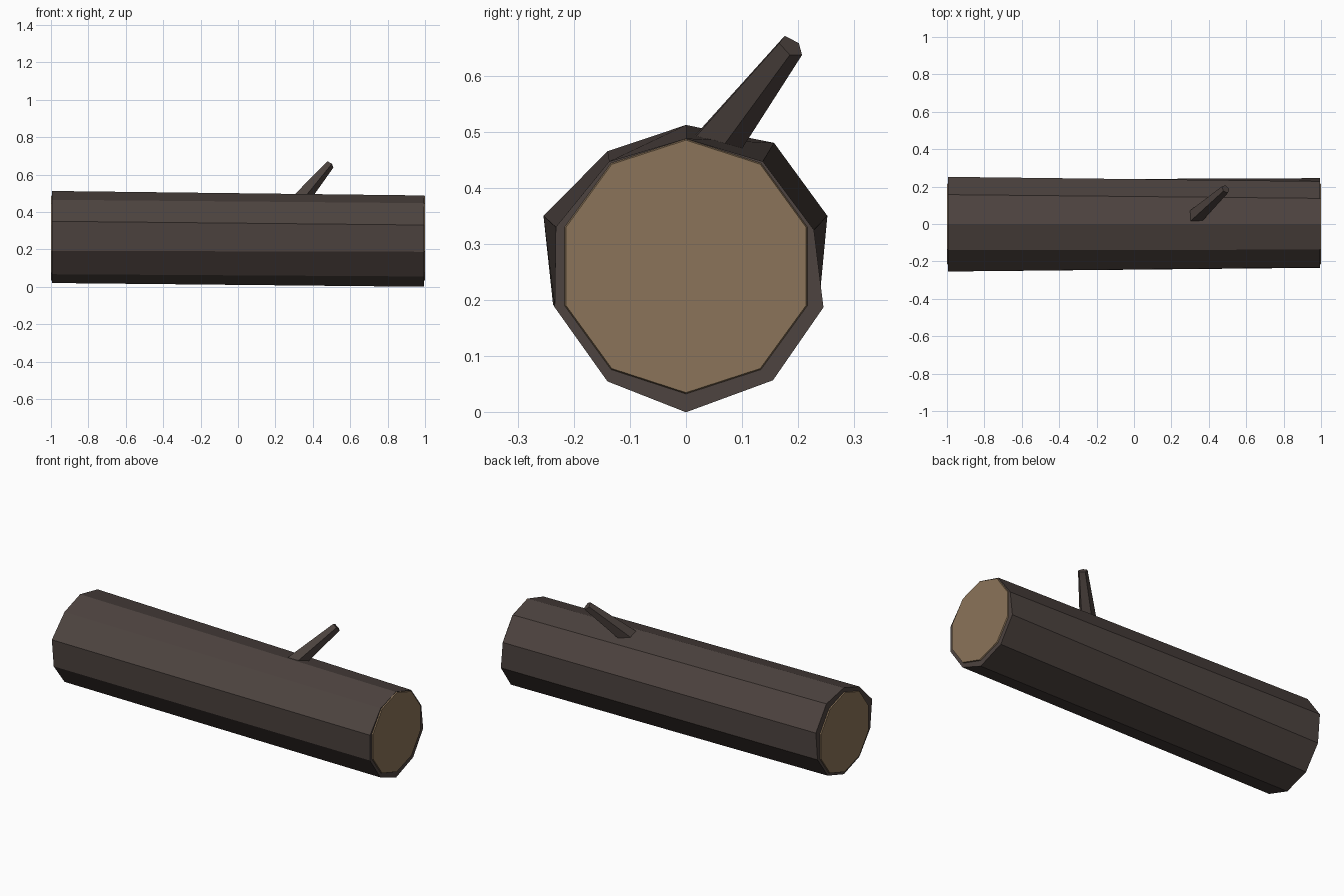
import bpy, bmesh, math
from mathutils import Vector

if "Cube" in bpy.data.objects:
    bpy.data.objects.remove(bpy.data.objects["Cube"])


def material(name, rgb):
    m = bpy.data.materials.new(name)
    m.diffuse_color = (*rgb, 1)
    m.use_nodes = True
    m.node_tree.nodes["Principled BSDF"].inputs["Base Color"].default_value = m.diffuse_color
    return m


BARK = material("dark bark", (0.074, 0.056, 0.050))
WOOD = material("cut wood", (0.258, 0.174, 0.100))


def loft(name, ring_a, ring_b, mat):
    """Closed solid between two matching rings of points."""
    bm = bmesh.new()
    a = [bm.verts.new(p) for p in ring_a]
    b = [bm.verts.new(p) for p in ring_b]
    n = len(a)
    for i in range(n):
        j = (i + 1) % n
        bm.faces.new((a[i], a[j], b[j], b[i]))
    bm.faces.new(a[::-1])
    bm.faces.new(b)
    bmesh.ops.recalc_face_normals(bm, faces=bm.faces)
    me = bpy.data.meshes.new(name)
    bm.to_mesh(me)
    bm.free()
    me.materials.append(mat)
    ob = bpy.data.objects.new(name, me)
    bpy.context.collection.objects.link(ob)
    return ob


# Trunk: uneven ten-sided outlines (y, z) at each end
left = [(0, .512), (-.14, .465), (-.254, .35), (-.237, .192), (-.14, .067),
        (0, .02), (.145, .067), (.237, .192), (.252, .35), (.157, .48)]
right = [(0, .488), (-.137, .447), (-.232, .33), (-.234, .187), (-.14, .055),
         (0, 0), (.155, .057), (.245, .187), (.228, .325), (.137, .447)]
loft("trunk", [(-.994, y, z) for y, z in left],
     [(.994, y, z) for y, z in right], BARK)


# Cut ends: thin ten-sided discs with a slight bevel
def disc(x, r):
    return [(x, -r * math.sin(i * math.tau / 10), .26 + r * math.cos(i * math.tau / 10))
            for i in range(10)]


for side, s in (("left", -1), ("right", 1)):
    loft(side + "_cut_end", disc(s * .992, .228), disc(s, .225), WOOD)

# Branch stub: tapered five-sided peg leaning up and back
base, tip = Vector((.295, .009, .422)), Vector((.49, .187, .652))
axis = (tip - base).normalized()
across = axis.cross(Vector((0, 0, 1))).normalized()
up = across.cross(axis)


def peg_ring(center, r):
    return [center + r * (math.cos(i * math.tau / 5) * up + math.sin(i * math.tau / 5) * across)
            for i in range(5)]


loft("branch_stub", peg_ring(base, .051), peg_ring(tip, .025), BARK)
